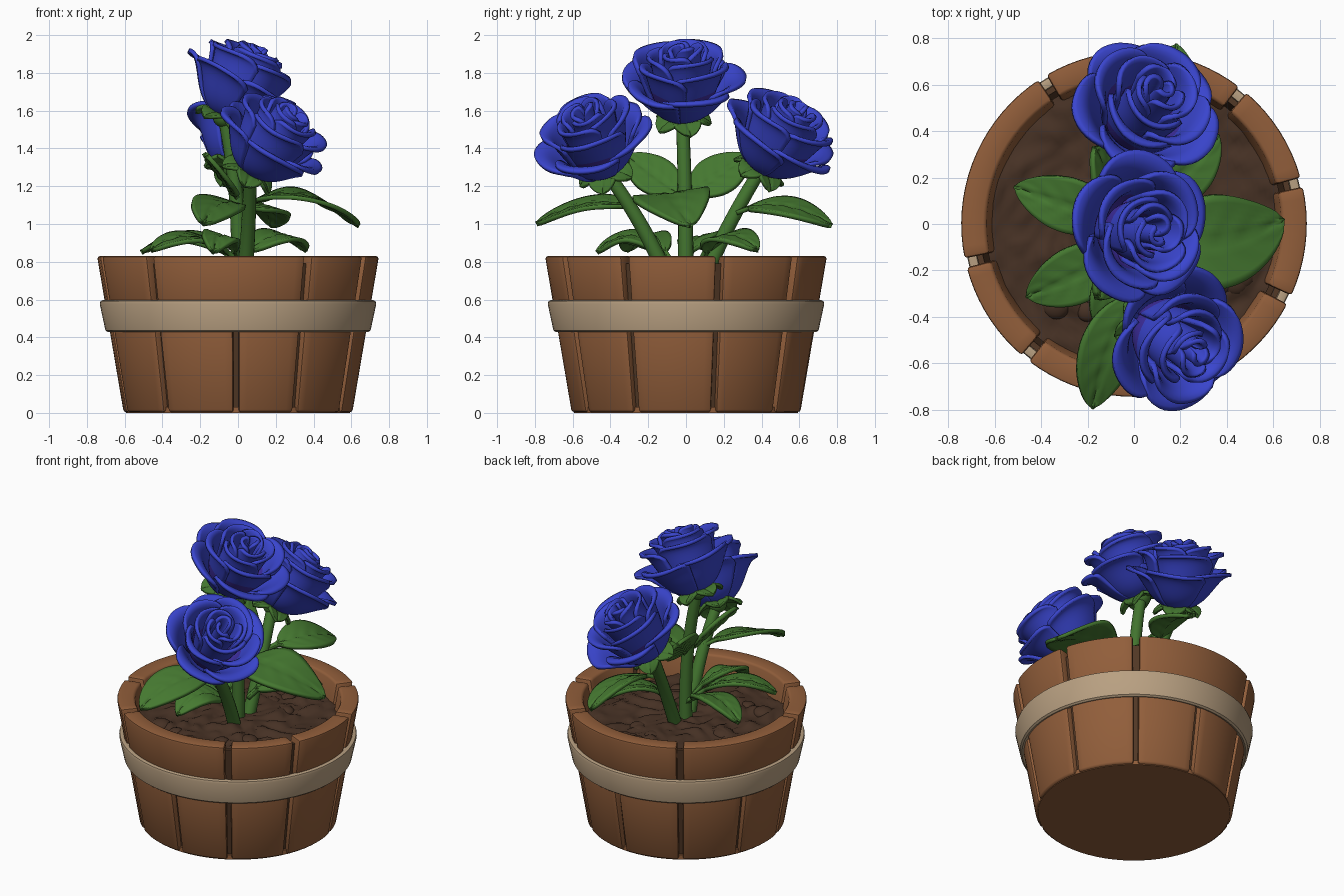
import bpy, bmesh, math, random
from mathutils import Vector, noise

if "Cube" in bpy.data.objects:
    bpy.data.objects.remove(bpy.data.objects["Cube"])
random.seed(4)
V = Vector

def mat(name, c):
    m = bpy.data.materials.new(name)
    m.diffuse_color = (*c, 1)
    m.use_nodes = True
    m.node_tree.nodes["Principled BSDF"].inputs["Base Color"].default_value = m.diffuse_color
    return m

WOOD = mat("stave brown", (0.285, 0.112, 0.043))
DARK = mat("dark wood", (0.085, 0.04, 0.019))
BAND = mat("band beige", (0.48, 0.35, 0.22))
SOIL = mat("soil brown", (0.062, 0.031, 0.018))
BLUE = mat("petal blue", (0.042, 0.06, 0.62))
PURPLE = mat("petal purple", (0.05, 0.028, 0.36))
LEAF = mat("leaf green", (0.06, 0.19, 0.03))
STEM = mat("stem green", (0.055, 0.175, 0.028))

def finish(bm, name, mats, angle=40, solid=0, offset=0):
    bmesh.ops.recalc_face_normals(bm, faces=bm.faces[:])
    me = bpy.data.meshes.new(name)
    bm.to_mesh(me)
    bm.free()
    for m in mats:
        me.materials.append(m)
    ob = bpy.data.objects.new(name, me)
    bpy.context.collection.objects.link(ob)
    if solid:
        s = ob.modifiers.new("thickness", 'SOLIDIFY')
        s.thickness, s.offset = solid, offset
    bpy.ops.object.select_all(action='DESELECT')
    ob.select_set(True)
    bpy.context.view_layer.objects.active = ob
    bpy.ops.object.shade_smooth_by_angle(angle=math.radians(angle))
    return ob

def grid(bm, fn, nu, nv, wrap=False, wrap_v=False, rule=None):
    """Surface from fn(u, v), both 0..1; rule(v) gives the material slot."""
    ru, rv = nu + (not wrap), nv + (not wrap_v)
    vs = [[bm.verts.new(fn(i / nu, j / nv)) for j in range(rv)] for i in range(ru)]
    for i in range(nu):
        for j in range(nv):
            a, b = (i + 1) % ru, (j + 1) % rv
            f = bm.faces.new((vs[i][j], vs[a][j], vs[a][b], vs[i][b]))
            if rule:
                f.material_index = rule((j + .5) / nv)
    return vs

def lathe(name, prof, material, n=96):
    bm = bmesh.new()
    def fn(u, v):
        r, z = prof[round(v * len(prof)) % len(prof)]
        return V((r * math.cos(u * math.tau), r * math.sin(u * math.tau), z))
    grid(bm, fn, n, len(prof), wrap=True, wrap_v=True)
    return finish(bm, name, [material])

def bez(p, t):
    s = 1 - t
    if len(p) == 3:
        return p[0] * s * s + p[1] * 2 * s * t + p[2] * t * t
    return p[0] * s**3 + p[1] * 3 * s * s * t + p[2] * 3 * s * t * t + p[3] * t**3

# ---------- tub ----------
def outer(z):
    return 0.605 + 0.17 * z

def staves(name, gaps, z0, z1, half):
    for k, g in enumerate(gaps):
        h = gaps[(k + 1) % len(gaps)]
        a0 = math.radians(g) + half
        a1 = math.radians(h if h > g else h + 360) - half
        n = max(5, round((a1 - a0) / 0.07))
        bm = bmesh.new()
        def fn(u, v):
            j = round(v * 4) % 4
            z = (z0, z0, z1, z1)[j]
            r = outer(z) - (0.11 if j in (0, 3) else 0)
            a = a0 + (a1 - a0) * u
            return V((r * math.cos(a), r * math.sin(a), z))
        vs = grid(bm, fn, n, 4, wrap_v=True)
        bm.faces.new(vs[0])
        bm.faces.new(vs[-1][::-1])
        bmesh.ops.recalc_face_normals(bm, faces=bm.faces[:])
        sharp = [e for e in bm.edges if e.calc_face_angle(0) > 0.8]
        bmesh.ops.bevel(bm, geom=sharp, offset=0.014, segments=2, profile=0.5, affect='EDGES')
        finish(bm, f"{name}_{k + 1}", [WOOD])

low = [14, 51, 86, 122, 157, 193, 231, 269, 300, 334]
staves("lower_stave", low, 0.004, 0.52, 0.022)
staves("upper_stave", [a for a in low if a not in (86, 157, 269)], 0.50, 0.83, 0.027)
lathe("inner_liner", [(outer(0) - .06, 0.0), (outer(0) - .03, 0.01), (outer(.79) - .05, .79),
                      (outer(.79) - .075, .79), (outer(.2) - .08, .1)], DARK)
lathe("hoop_band", [(.668, .435), (.69, .428), (.702, .437), (.732, .577),
                    (.728, .592), (.715, .597), (.692, .592)], BAND)
bm = bmesh.new()
bmesh.ops.create_cone(bm, cap_ends=True, segments=64, radius1=.592, radius2=.592, depth=.03)
bmesh.ops.translate(bm, verts=bm.verts[:], vec=(0, 0, .015))
finish(bm, "tub_bottom", [WOOD])

# ---------- lumpy soil ----------
bm = bmesh.new()
def soil(u, v):
    r, a = 0.005 + 0.635 * v, u * math.tau
    p = V((r * math.cos(a), r * math.sin(a), 0))
    lump = abs(noise.noise(p * 9 + V((3, 1, 0))))
    p.z = 0.675 + 0.02 * (1 - v) + 0.02 * noise.noise(p * 5) + 0.05 * lump
    return p
vs = grid(bm, soil, 100, 32, wrap=True)
bm.faces.new([c[0] for c in vs])
for k in range(14):
    a, r = random.uniform(0, math.tau), random.uniform(.3, .55)
    d = bmesh.ops.create_icosphere(bm, subdivisions=3, radius=random.uniform(.04, .07))
    for q in d['verts']:
        q.co.z *= .6
    bmesh.ops.translate(bm, verts=d['verts'], vec=(r * math.cos(a), r * math.sin(a), .68))
finish(bm, "soil", [SOIL], 70)

# ---------- leaves ----------
def leaf_surface(bm, p, width, hint, stalk=0.13, cup=0.04, rows=36, vein=0.003):
    p = [V(q) for q in p]
    def fn(u, v):
        x = 2 * u - 1
        c = bez(p, v)
        d = (bez(p, min(v + .02, 1)) - bez(p, max(v - .02, 0))).normalized()
        side = d.cross(V(hint)).normalized()
        nrm = side.cross(d)
        s = max(0, (v - stalk) / (1 - stalk))
        w = max(0.014 * (1 - s), 0.5 * width * max(0, math.sin(math.pi * s**0.95))**0.62)
        ridge = vein * math.cos(math.tau * (5 * s - 1.4 * abs(x))) * (1 - abs(x)) if s else 0
        groove = -0.008 if abs(x) < .05 and 0 < s < .95 else 0
        return c + side * w * x + nrm * (cup * w * x * x + ridge + groove)
    grid(bm, fn, 12, rows)

UP = (0, 0, 1)
leaves = [
    ("right", (.02, -.02, 1.08), (.3, -.16, 1.27), (.64, .02, .99), .41, (0, -.12, 1)),
    ("left", (-.01, .01, .8), (-.25, .06, 1.03), (-.51, .16, .85), .24, (0, -.2, 1)),
    ("left_front", (0, -.08, .8), (-.22, -.22, 1.02), (-.46, -.31, .86), .25, (0, -.2, 1)),
    ("front", (.05, -.26, 1.07), (-.12, -.48, 1.18), (-.18, -.79, 1.0), .26, (.3, 0, 1)),
    ("front_low", (.02, -.1, .8), (-.11, -.26, 1.04), (-.13, -.47, .85), .19, (.3, 0, 1)),
    ("back", (.03, .27, 1.06), (.18, .5, 1.16), (.18, .77, .99), .26, (.35, 0, 1)),
    ("back_low", (.02, .08, .8), (.2, .18, 1.04), (.36, .38, .86), .25, (.3, 0, 1)),
    ("inner_back", (0, .01, 1.13), (-.07, .13, 1.24), (-.17, .33, 1.36), .25, (.75, 0, .65)),
    ("inner_front", (0, -.02, 1.13), (-.07, -.13, 1.24), (-.16, -.32, 1.36), .24, (.75, 0, .65)),
]
for name, a, b, c, w, hint in leaves:
    bm = bmesh.new()
    leaf_surface(bm, (a, b, c), w, hint)
    finish(bm, "leaf_" + name, [LEAF], 80, solid=0.024)

# ---------- roses ----------
# layer: petal count, half width, twist, then (radius, height) profile control points
layers = [
    (5, .80, 0.0, (.03, 0), (.20, .01), (.22, .25), (.325, .215)),
    (4, .98, 0.5, (.03, .01), (.20, .04), (.165, .36), (.25, .325)),
    (3, 1.25, 0.2, (.03, .03), (.16, .06), (.11, .38), (.17, .37)),
    (3, 1.25, 1.2, (.02, .08), (.10, .10), (.07, .39), (.105, .395)),
    (2, 1.8, 0.4, (.01, .12), (.05, .15), (.035, .38), (.05, .41)),
]

def rose(name, base, normal, spin, root, bend):
    base, normal = V(base), V(normal).normalized()
    q = V((0, 0, 1)).rotation_difference(normal)
    bm = bmesh.new()
    for li, (n, half, twist, *prof) in enumerate(layers):
        pts = [V((r, z)) for r, z in prof]
        for k in range(n):
            a0 = spin + twist + math.tau * k / n + random.uniform(-.1, .1)
            size = random.uniform(.95, 1.05)
            tip = random.uniform(.02, .07)
            def petal(u, v):
                x = 2 * u - 1
                t = v * (1 - .25 * x**4 + tip * (1 - abs(x)) - tip)
                r, z = bez(pts, t)
                r = r * size + .024 * x * v + .006 * v**3 * math.sin(4 * x + k)
                z += .010 * v**3 * math.cos(3 * x + 2 * k)
                a = a0 + half * x
                return base + q @ V((r * math.cos(a), r * math.sin(a), z))
            grid(bm, petal, 18, 16, rule=lambda v: 1 if li and v < .5 else 0)
    finish(bm, name + "_petals", [BLUE, PURPLE], 80, solid=0.022)

    # sepals and the green cup below the flower
    bm = bmesh.new()
    for k in range(5):
        a = spin + math.tau * k / 5
        def at(r, z):
            return base + q @ V((r * math.cos(a), r * math.sin(a), z))
        leaf_surface(bm, (at(.01, -.01), at(.10, .02), at(.15, -.05)), .15, normal, 0, .1, 12, 0)
    finish(bm, name + "_sepals", [STEM], 80, solid=0.018)
    bm = bmesh.new()
    bmesh.ops.create_uvsphere(bm, u_segments=20, v_segments=12, radius=.06)
    bmesh.ops.translate(bm, verts=bm.verts[:], vec=base)
    finish(bm, name + "_cup", [STEM], 60)

    # stem tube
    path = [V(root), V(bend), base]
    bm = bmesh.new()
    def tube(u, v):
        d = (bez(path, min(v + .02, 1)) - bez(path, max(v - .02, 0))).normalized()
        s = d.cross(V((1, 0, 0))).normalized()
        a = u * math.tau
        r = .042 - .008 * v
        return bez(path, v) + s * r * math.cos(a) + s.cross(d) * r * math.sin(a)
    vs = grid(bm, tube, 16, 16, wrap=True)
    bm.faces.new([c[0] for c in vs])
    bm.faces.new([c[-1] for c in vs])
    finish(bm, name + "_stem", [STEM], 60)

rose("rose_middle", (-.075, -.02, 1.57), (.46, -.02, .88), .3, (0, 0, .64), (.02, 0, 1.15))
rose("rose_front", (.065, -.43, 1.285), (.54, -.3, .79), 1.0, (.03, -.07, .64), (.06, -.2, .98))
rose("rose_back", (-.02, .40, 1.295), (.33, .48, .81), 1.9, (.02, .07, .64), (.03, .2, .98))
